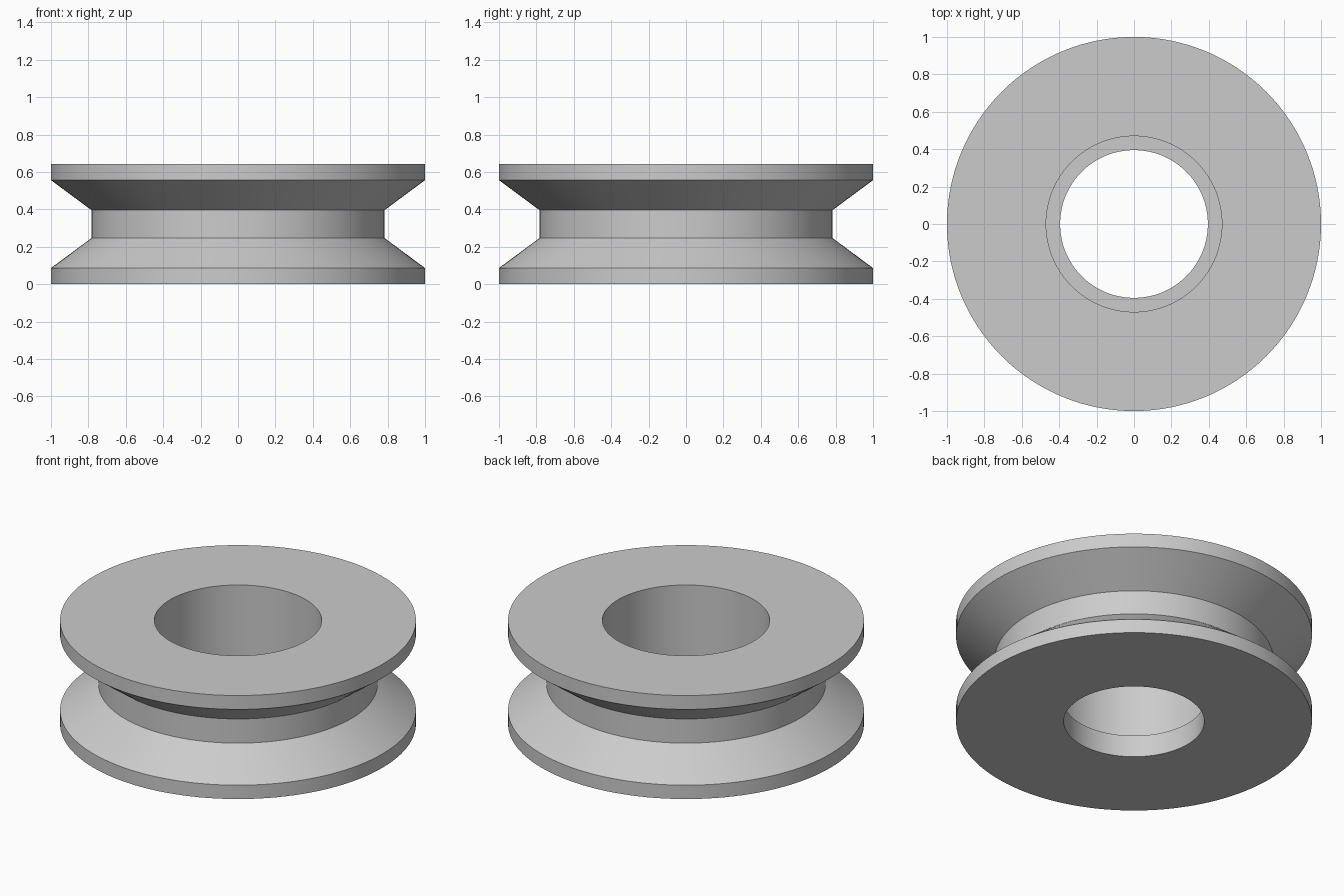
import bpy
import bmesh
import math
from mathutils import Matrix, Vector

cube = bpy.data.objects.get("Cube")
if cube:
    bpy.data.objects.remove(cube, do_unlink=True)

# Plain light grey metal
grey = bpy.data.materials.new("light_grey")
grey.use_nodes = True
colour = (0.6, 0.6, 0.6, 1)
grey.diffuse_color = colour
grey.node_tree.nodes["Principled BSDF"].inputs["Base Color"].default_value = colour

HEIGHT = 0.642
SEGMENTS = 128

# Half section as (radius, height): grooved rim outside, stepped bore inside
profile = [
    (0.395, 0), (1, 0), (1, 0.086), (0.784, 0.246),
    (0.784, HEIGHT - 0.246), (1, HEIGHT - 0.086), (1, HEIGHT),
    (0.47, HEIGHT), (0.47, 0.136), (0.395, 0.136),
]


def lathe(name, points, material):
    """Revolve a closed section around the z axis."""
    bm = bmesh.new()
    rings = []
    for i in range(SEGMENTS):
        turn = Matrix.Rotation(math.tau * i / SEGMENTS, 3, "Z")
        rings.append([bm.verts.new(turn @ Vector((r, 0, z))) for r, z in points])
    for i, ring in enumerate(rings):
        following = rings[(i + 1) % SEGMENTS]
        for j in range(len(points)):
            k = (j + 1) % len(points)
            bm.faces.new((ring[j], following[j], following[k], ring[k]))
    bmesh.ops.recalc_face_normals(bm, faces=bm.faces)
    mesh = bpy.data.meshes.new(name)
    bm.to_mesh(mesh)
    bm.free()
    mesh.materials.append(material)
    obj = bpy.data.objects.new(name, mesh)
    bpy.context.collection.objects.link(obj)
    return obj


# Pulley wheel, smooth round the axis with crisp rims
wheel = lathe("grooved_wheel", profile, grey)
bpy.ops.object.select_all(action="DESELECT")
wheel.select_set(True)
bpy.context.view_layer.objects.active = wheel
bpy.ops.object.shade_smooth_by_angle(angle=math.radians(25))
